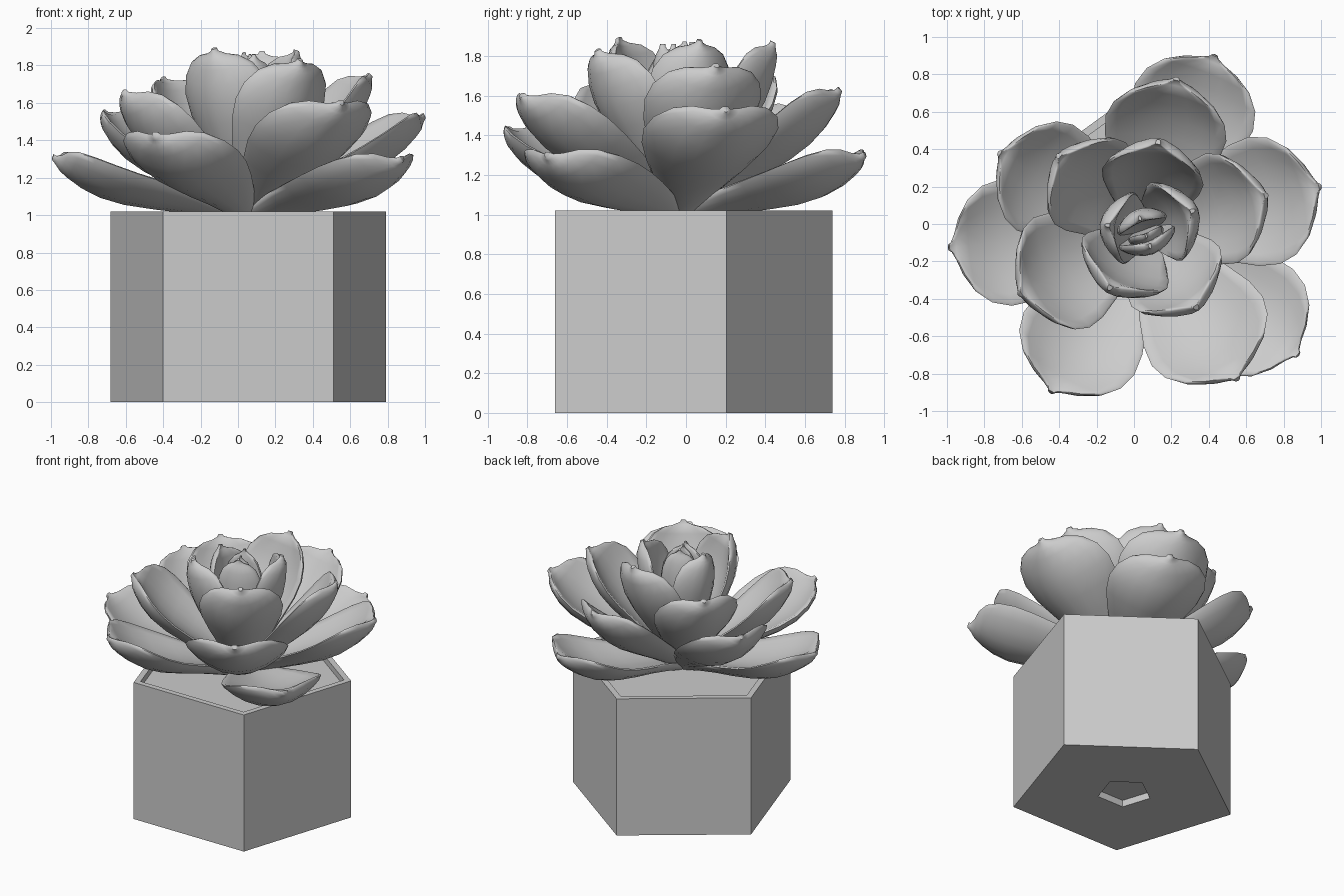
import bpy, bmesh, math
from mathutils import Vector

cube = bpy.data.objects.get("Cube")
if cube:
    bpy.data.objects.remove(cube, do_unlink=True)

grey = bpy.data.materials.new("plain_grey")
grey.use_nodes = True
colour = (0.6, 0.6, 0.6, 1)
grey.diffuse_color = colour
grey.node_tree.nodes["Principled BSDF"].inputs["Base Color"].default_value = colour

CENTRE = Vector((0.055, -0.034, 0))
BASE = CENTRE + Vector((0, 0, 0.97))


def make_object(name, bm, smooth=False):
    bmesh.ops.recalc_face_normals(bm, faces=bm.faces)
    mesh = bpy.data.meshes.new(name)
    bm.to_mesh(mesh)
    bm.free()
    mesh.materials.append(grey)
    obj = bpy.data.objects.new(name, mesh)
    bpy.context.collection.objects.link(obj)
    if smooth:
        bpy.ops.object.select_all(action='DESELECT')
        obj.select_set(True)
        bpy.context.view_layer.objects.active = obj
        bpy.ops.object.shade_smooth_by_angle(angle=math.radians(60))
    return obj


def loft(bm, rings, closed=False):
    """Join rings of points with quads; cap the ends unless closed."""
    loops = [[bm.verts.new(p) for p in ring] for ring in rings]
    count = len(loops[0])
    pairs = list(zip(loops, loops[1:]))
    if closed:
        pairs.append((loops[-1], loops[0]))
    else:
        bm.faces.new(loops[0])
        bm.faces.new(loops[-1])
    for a, b in pairs:
        for i in range(count):
            j = (i + 1) % count
            bm.faces.new((a[i], a[j], b[j], b[i]))


def pentagon(radius, z):
    angles = [math.radians(90 + 72 * k) for k in range(5)]
    return [CENTRE + Vector((radius * math.cos(a), radius * math.sin(a), z)) for a in angles]


# Pot: hollow five-sided shell with a drain hole
R, HOLE, WALL, TOP = 0.774, 0.185, 0.05, 1.02
bm = bmesh.new()
profile = [(HOLE, 0), (R, 0), (R, TOP), (R - WALL, TOP), (R - WALL, WALL), (HOLE, WALL)]
loft(bm, [pentagon(r, z) for r, z in profile], closed=True)
make_object("pot", bm)

# Soil fills the pot from its floor to just below the rim
bm = bmesh.new()
loft(bm, [pentagon(R - WALL, WALL), pentagon(R - WALL, 0.975)])
make_object("soil", bm)

# Petal outline: position along the length, share of full width
OUTLINE = [(0, 0.2), (0.15, 0.36), (0.3, 0.57), (0.45, 0.78), (0.6, 0.95), (0.72, 1),
           (0.82, 0.92), (0.9, 0.72), (0.945, 0.46), (0.965, 0.22), (0.985, 0.08), (1, 0.05)]
SIDES = 20
FILL = 0.25


def petal(name, azimuth, reach, tip_z, width, cup, bulge):
    a = math.radians(azimuth)
    radial = Vector((math.cos(a), math.sin(a), 0))
    side = Vector((-math.sin(a), math.cos(a), 0))
    axis = radial * reach + Vector((0, 0, tip_z - BASE.z))
    normal = axis.normalized().cross(side)
    rings = []
    for t, share in OUTLINE:
        half = width / 2 * share
        thick = min(0.03, 0.012 + half * 0.15)
        ring = []
        for k in range(SIDES):
            ang = 2 * math.pi * k / SIDES
            v, h = math.cos(ang), math.sin(ang)
            # The upper face is fuller than the cupped underside
            fill = FILL * cup * half * (1 - v * v) if h > 0 else 0
            h = math.copysign(abs(h) ** 0.6, h) * thick
            lift = cup * half * v * v - bulge * math.sin(math.pi * t ** 1.8) + h + fill
            ring.append(BASE + axis * t + side * half * v + normal * lift)
        rings.append(ring)
    bm = bmesh.new()
    loft(bm, rings)
    make_object(name, bm, smooth=True)


# Rows of petals: cup, bulge, then azimuth, reach, tip height, width of each
ROWS = {
    "outer_petal": (0.44, 0.1, [(185, 1.05, 1.31, 0.68), (240, 1.0, 1.43, 0.68),
                                (321, 1.06, 1.30, 0.68), (68, 1.01, 1.30, 0.68)]),
    "middle_petal": (0.46, 0.09, [(302, 0.94, 1.60, 0.70), (14, 0.97, 1.53, 0.70),
                                  (78, 0.83, 1.63, 0.66), (152, 0.88, 1.55, 0.64),
                                  (207, 0.75, 1.66, 0.66)]),
    "inner_petal": (0.5, 0.075, [(16, 0.68, 1.75, 0.61), (139, 0.61, 1.73, 0.58),
                                 (81, 0.48, 1.87, 0.55), (304, 0.5, 1.83, 0.57),
                                 (239, 0.36, 1.89, 0.53)]),
    "heart_petal": (0.6, 0.06, [(22, 0.28, 1.88, 0.45), (172, 0.2, 1.87, 0.39)]),
    "bud_petal": (0.4, 0.04, [(290, 0.09, 1.86, 0.32), (110, 0.07, 1.87, 0.28),
                              (290, 0.03, 1.86, 0.2)]),
}
for row, (cup, bulge, petals) in ROWS.items():
    for i, values in enumerate(petals):
        petal(f"{row}_{i + 1}", *values, cup, bulge)
